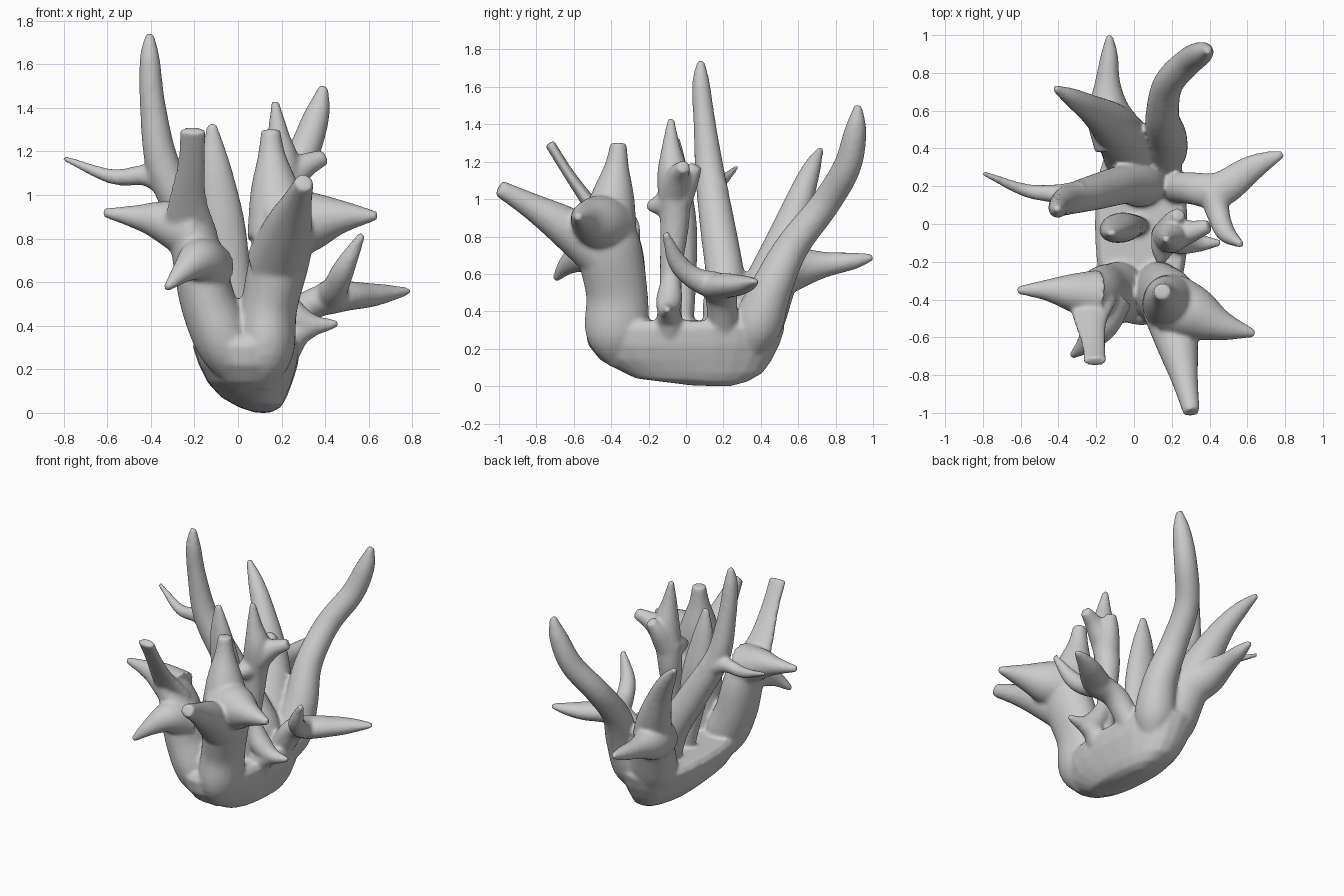
import bpy, bmesh, math
from mathutils import Vector

SIDES, STEPS = 24, 5
bm = bmesh.new()

def spline(rows):
    """Catmull-Rom through (x, y, z, radius) rows."""
    p = [Vector(r) for r in rows]
    p = [2 * p[0] - p[1]] + p + [2 * p[-1] - p[-2]]
    out = []
    for a, b, c, d in zip(p, p[1:], p[2:], p[3:]):
        for i in range(STEPS):
            t = i / STEPS
            out.append(0.5 * (2 * b + (c - a) * t + (2 * a - 5 * b + 4 * c - d) * t * t
                              + (3 * b - a - 3 * c + d) * t ** 3))
    return out + [p[-2]]

def skin(rings):
    """Bridge rings of points into a closed tube."""
    rings = [[bm.verts.new(p) for p in r] for r in rings]
    for r, s in zip(rings, rings[1:]):
        for k in range(SIDES):
            j = (k + 1) % SIDES
            bm.faces.new((r[k], r[j], s[j], s[k]))
    bm.faces.new(rings[0][::-1])
    bm.faces.new(rings[-1])

def limb(*rows, squash=(1, 1, 1)):
    """Tapered tube along a smooth path; squash flattens its section."""
    pts = spline(rows)
    ref = Vector((1, 0.05, 0.02))
    if abs((pts[-1] - pts[0]).to_3d().normalized().x) > 0.75:
        ref = Vector((0.05, 1, 0.02))
    rings = []
    for i, p in enumerate(pts):
        tan = (pts[min(i + 1, len(pts) - 1)] - pts[max(i - 1, 0)]).to_3d().normalized()
        u = (ref - tan * ref.dot(tan)).normalized()
        v = tan.cross(u)
        ring = []
        for k in range(SIDES):
            a = 2 * math.pi * k / SIDES
            o = (u * math.cos(a) + v * math.sin(a)) * max(p.w, 0.012)
            ring.append(p.to_3d() + Vector(c * s for c, s in zip(o, squash)))
        rings.append(ring)
    skin(rings)

def hull(*rows, power=0.85):
    """Stacked boxy ovals, rows of (z, x_min, x_max, y_min, y_max)."""
    def bow(c):
        return math.copysign(abs(c) ** power, c)
    rings = []
    for z, x0, x1, y0, y1 in rows:
        ring = []
        for k in range(SIDES):
            a = 2 * math.pi * k / SIDES
            y = (y0 + y1) / 2 + bow(math.sin(a)) * (y1 - y0) / 2
            ring.append(Vector(((x0 + x1) / 2 + bow(math.cos(a)) * (x1 - x0) / 2,
                                y, z + 0.04 * max(0.0, 0.15 - y) * (z < 0.1))))
        rings.append(ring)
    skin(rings)

# base: keel-shaped body running front to back
hull((0.0, 0.08, 0.15, 0.02, 0.24), (0.025, 0.0, 0.2, -0.27, 0.33), (0.07, -0.08, 0.225, -0.37, 0.41),
     (0.14, -0.14, 0.25, -0.46, 0.46), (0.22, -0.18, 0.275, -0.525, 0.5),
     (0.31, -0.21, 0.285, -0.54, 0.53), (0.35, -0.18, 0.26, -0.51, 0.5))

# tall left antler and its side prong
limb((0.12, 0.22, 0.2, 0.06), (0.04, 0.215, 0.38, 0.125), (-0.05, 0.21, 0.58, 0.105),
     (-0.2, 0.17, 0.85, 0.095), (-0.34, 0.13, 1.12, 0.08), (-0.39, 0.10, 1.4, 0.06),
     (-0.405, 0.08, 1.62, 0.047), (-0.405, 0.08, 1.74, 0.02))
limb((-0.29, 0.15, 1.04, 0.08), (-0.42, 0.16, 1.09, 0.05), (-0.58, 0.18, 1.085, 0.035),
     (-0.80, 0.27, 1.17, 0.014))

# back right antler
limb((0.12, 0.32, 0.15, 0.06), (0.145, 0.38, 0.32, 0.13), (0.17, 0.46, 0.53, 0.11),
     (0.15, 0.57, 0.75, 0.09), (0.18, 0.74, 0.97, 0.08), (0.29, 0.86, 1.17, 0.075),
     (0.36, 0.905, 1.36, 0.06), (0.395, 0.92, 1.5, 0.022))

# back left antler with rear prong
limb((0.04, 0.31, 0.15, 0.07), (0.0, 0.36, 0.32, 0.15), (-0.05, 0.44, 0.52, 0.14),
     (-0.12, 0.53, 0.75, 0.115), (-0.23, 0.61, 1.0, 0.075), (-0.33, 0.67, 1.16, 0.05),
     (-0.42, 0.72, 1.27, 0.018))
limb((-0.07, 0.44, 0.6, 0.15), (-0.13, 0.58, 0.63, 0.12), (-0.14, 0.74, 0.65, 0.07),
     (-0.13, 0.9, 0.67, 0.045), (-0.13, 1.0, 0.69, 0.018))

# right fork
limb((0.16, 0.2, 0.25, 0.08), (0.3, 0.19, 0.47, 0.085), (0.45, 0.18, 0.53, 0.095),
     (0.6, 0.28, 0.54, 0.075), (0.7, 0.335, 0.55, 0.05), (0.79, 0.37, 0.56, 0.02),
     squash=(1, 1, 0.75))
limb((0.42, 0.17, 0.53, 0.08), (0.45, 0.04, 0.58, 0.06), (0.49, -0.05, 0.67, 0.05),
     (0.57, -0.11, 0.82, 0.018))

# front right trunk, side horn, upright stub, forward stub
limb((0.1, -0.34, 0.12, 0.07), (0.125, -0.37, 0.28, 0.165), (0.145, -0.37, 0.5, 0.165),
     (0.21, -0.42, 0.78, 0.17), (0.25, -0.44, 0.95, 0.1), squash=(0.78, 1, 1))
limb((0.2, -0.42, 0.86, 0.16), (0.33, -0.48, 0.88, 0.14), (0.47, -0.54, 0.9, 0.08),
     (0.64, -0.58, 0.905, 0.02))
limb((0.2, -0.42, 0.82, 0.16), (0.17, -0.39, 1.02, 0.115), (0.155, -0.37, 1.18, 0.065),
     (0.15, -0.36, 1.3, 0.044))
limb((0.18, -0.44, 0.7, 0.14), (0.23, -0.64, 0.85, 0.11), (0.27, -0.83, 0.965, 0.07),
     (0.305, -1.0, 1.06, 0.044))

# front left trunk, side horn, flat upright blade, drooping hook
limb((0.03, -0.33, 0.12, 0.06), (-0.05, -0.36, 0.3, 0.155), (-0.135, -0.37, 0.5, 0.16),
     (-0.185, -0.38, 0.72, 0.15), (-0.25, -0.4, 0.92, 0.1), squash=(0.78, 1, 1))
limb((-0.2, -0.38, 0.83, 0.14), (-0.35, -0.36, 0.88, 0.095), (-0.47, -0.35, 0.9, 0.055),
     (-0.62, -0.35, 0.92, 0.02))
limb((-0.22, -0.4, 0.82, 0.13), (-0.23, -0.51, 0.97, 0.09), (-0.215, -0.63, 1.14, 0.065),
     (-0.205, -0.73, 1.3, 0.062), squash=(1, 0.45, 0.45))
limb((-0.14, -0.4, 0.66, 0.13), (-0.18, -0.53, 0.7, 0.1), (-0.25, -0.63, 0.65, 0.055),
     (-0.33, -0.7, 0.57, 0.018))

# central spike
limb((0.03, -0.01, 0.25, 0.06), (-0.02, -0.01, 0.55, 0.085), (-0.07, -0.02, 0.85, 0.105),
     (-0.105, -0.04, 1.12, 0.075), (-0.12, -0.05, 1.33, 0.022), squash=(1, 0.75, 1))

# centre right antler with crown prongs
limb((0.18, -0.08, 0.25, 0.06), (0.165, -0.08, 0.6, 0.06), (0.17, -0.06, 0.9, 0.08),
     (0.2, -0.07, 1.12, 0.085), (0.185, -0.08, 1.28, 0.05), (0.17, -0.08, 1.43, 0.018))
limb((0.2, -0.06, 1.05, 0.09), (0.3, -0.04, 1.13, 0.06), (0.4, -0.01, 1.175, 0.035))
limb((0.18, -0.05, 0.98, 0.08), (0.21, 0.01, 1.1, 0.06), (0.24, 0.055, 1.18, 0.035))
limb((0.17, -0.06, 0.99, 0.08), (0.15, -0.14, 0.97, 0.06), (0.14, -0.21, 0.96, 0.02))

# low right spur, a fin running down the stem into a point
limb((0.18, -0.08, 0.58, 0.05), (0.24, -0.09, 0.46, 0.07), (0.34, -0.1, 0.405, 0.05),
     (0.46, -0.1, 0.41, 0.016))
limb((0.2, -0.08, 0.25, 0.07), (0.26, -0.09, 0.36, 0.07), (0.36, -0.1, 0.4, 0.04))

# fuse the limbs into one smooth skin
bmesh.ops.recalc_face_normals(bm, faces=bm.faces)
mesh = bpy.data.meshes.new("branching_body")
bm.to_mesh(mesh)
bm.free()
body = bpy.data.objects.new("branching_body", mesh)
bpy.context.collection.objects.link(body)
fuse = body.modifiers.new("fuse", 'REMESH')
fuse.mode = 'VOXEL'
fuse.voxel_size = 0.012
fuse.use_smooth_shade = True
soft = body.modifiers.new("soften", 'SMOOTH')
soft.factor = 0.5
soft.iterations = 8
